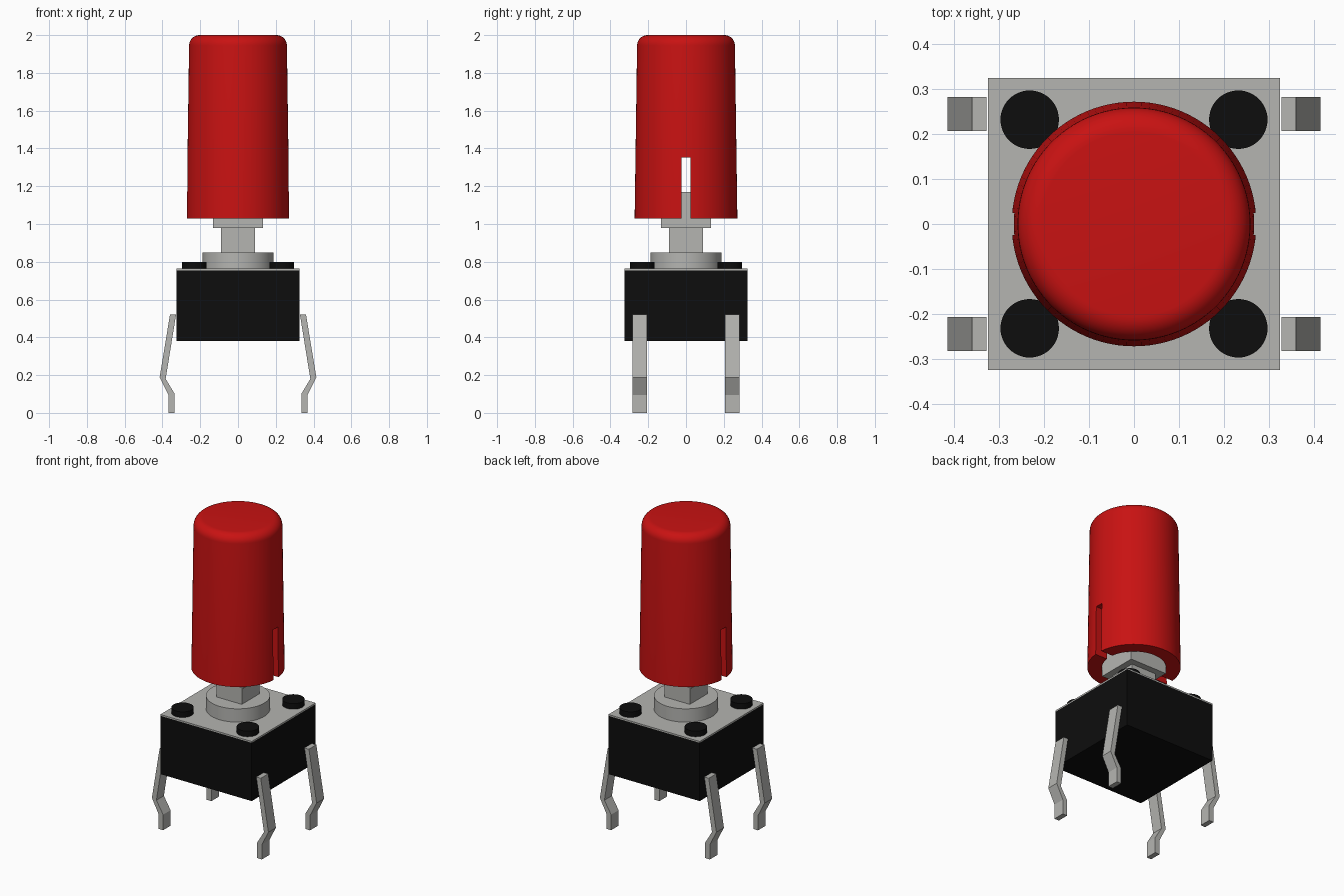
import bpy, bmesh, math
from mathutils import Vector

if "Cube" in bpy.data.objects:
    bpy.data.objects.remove(bpy.data.objects["Cube"], do_unlink=True)


def material(name, rgb):
    m = bpy.data.materials.new(name)
    m.use_nodes = True
    m.diffuse_color = (*rgb, 1)
    bsdf = next(n for n in m.node_tree.nodes if n.type == 'BSDF_PRINCIPLED')
    bsdf.inputs["Base Color"].default_value = (*rgb, 1)
    return m


RED = material("red plastic", (0.58, 0.006, 0.006))
BLACK = material("black plastic", (0.004, 0.004, 0.004))
GREY = material("grey metal", (0.46, 0.46, 0.44))


def finish(name, bm, mat, smooth=False):
    bmesh.ops.recalc_face_normals(bm, faces=bm.faces)
    mesh = bpy.data.meshes.new(name)
    bm.to_mesh(mesh)
    bm.free()
    mesh.materials.append(mat)
    ob = bpy.data.objects.new(name, mesh)
    bpy.context.collection.objects.link(ob)
    if smooth:
        smooth_shade(ob)
    return ob


def smooth_shade(ob):
    bpy.ops.object.select_all(action='DESELECT')
    ob.select_set(True)
    bpy.context.view_layer.objects.active = ob
    bpy.ops.object.shade_smooth_by_angle(angle=math.radians(35))


def box(name, half_x, half_y, z0, z1, mat):
    bm = bmesh.new()
    bmesh.ops.create_cube(bm, size=1)
    for v in bm.verts:
        v.co = (v.co.x * 2 * half_x, v.co.y * 2 * half_y, z0 + (v.co.z + 0.5) * (z1 - z0))
    return finish(name, bm, mat)


def lathe(name, profile, mat, centre=(0, 0), steps=64, smooth=True):
    """Spin an (r, z) profile that starts and ends on the axis."""
    bm = bmesh.new()
    verts = [bm.verts.new((r, 0, z)) for r, z in profile]
    edges = [bm.edges.new(pair) for pair in zip(verts, verts[1:])]
    bmesh.ops.spin(bm, geom=verts + edges, cent=(0, 0, 0), axis=(0, 0, 1),
                   angle=math.tau, steps=steps)
    bmesh.ops.remove_doubles(bm, verts=bm.verts, dist=1e-5)
    bmesh.ops.translate(bm, verts=bm.verts, vec=(*centre, 0))
    return finish(name, bm, mat, smooth)


def disc(name, r, z0, z1, mat, centre=(0, 0), steps=48):
    return lathe(name, [(0, z0), (r, z0), (r, z1), (0, z1)], mat, centre, steps)


# Housing with its thin metal cover
box("housing", 0.325, 0.325, 0.38, 0.755, BLACK)
box("cover_plate", 0.325, 0.325, 0.755, 0.764, GREY)

# Plunger: round boss, square shaft and square head held in the cap
disc("boss", 0.187, 0.76, 0.85, GREY, steps=64)
box("shaft", 0.09, 0.09, 0.84, 0.99, GREY)
box("shaft_head", 0.132, 0.132, 0.98, 1.17, GREY)

# Four round pegs on the cover
for sx, side in ((1, "left"), (-1, "right")):
    for sy, end in ((-1, "front"), (1, "back")):
        disc(f"peg_{end}_{side}", 0.065, 0.755, 0.80, BLACK, (sx * 0.232, sy * 0.232))

# Four bent legs, each an extruded side profile
LEG = [(0.328, 0.52), (0.383, 0.18), (0.335, 0.10), (0.335, 0),
       (0.368, 0), (0.368, 0.095), (0.415, 0.188), (0.36, 0.52)]
for sx, side in ((1, "left"), (-1, "right")):
    for sy, end in ((-1, "front"), (1, "back")):
        bm = bmesh.new()
        face = bm.faces.new([bm.verts.new((sx * x, sy * 0.207, z)) for x, z in LEG])
        out = bmesh.ops.extrude_face_region(bm, geom=[face])
        moved = [g for g in out["geom"] if isinstance(g, bmesh.types.BMVert)]
        bmesh.ops.translate(bm, verts=moved, vec=(0, sy * 0.076, 0))
        finish(f"leg_{end}_{side}", bm, GREY)

# Tapered cap with rounded top edge and a bore underneath
R = 0.055
rim = [(0.204 + R * math.cos(a), 2 - R + R * math.sin(a))
       for a in (math.radians(90 * i / 8) for i in range(9))]
cap = lathe("cap", [(0, 1.35), (0.187, 1.35), (0.187, 1.03), (0.272, 1.03)]
            + rim + [(0, 2)], RED, steps=96, smooth=False)

# Slot cut across the cap's lower end, from side to side
cutter = box("slot_cutter", 0.4, 0.025, 0.95, 1.352, RED)
cutter.hide_render = True
cut = cap.modifiers.new("slot", 'BOOLEAN')
cut.operation = 'DIFFERENCE'
cut.solver = 'EXACT'
cut.object = cutter
bpy.ops.object.select_all(action='DESELECT')
cap.select_set(True)
bpy.context.view_layer.objects.active = cap
bpy.ops.object.modifier_apply(modifier=cut.name)
bpy.data.objects.remove(cutter, do_unlink=True)
smooth_shade(cap)
